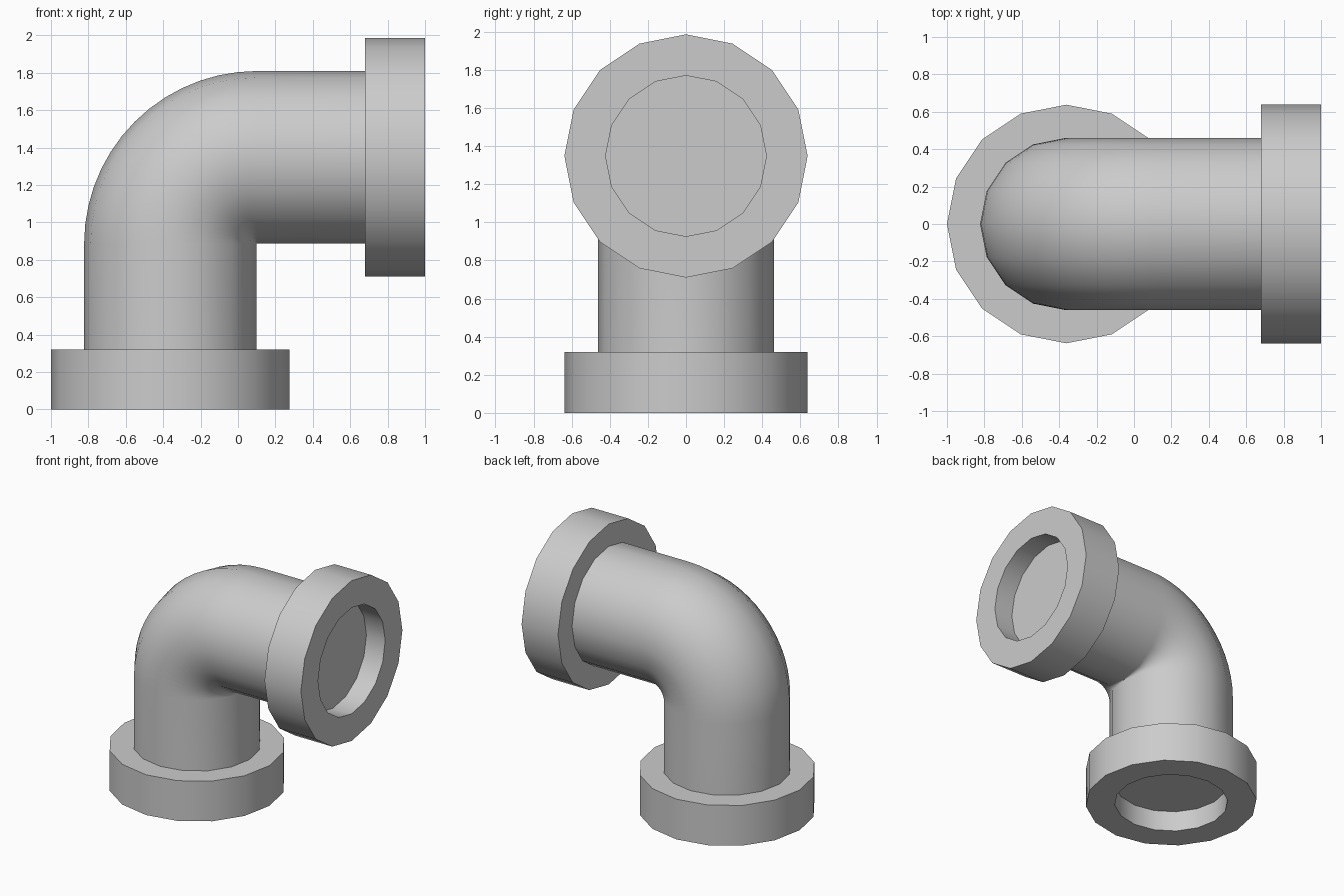
import bpy, bmesh
from math import sin, cos, pi
from mathutils import Vector, Matrix

if "Cube" in bpy.data.objects:
    bpy.data.objects.remove(bpy.data.objects["Cube"])

SIDES = 16
PIPE_R, COLLAR_R, BORE_R = 0.461, 0.638, 0.422
COLLAR_H, BORE_DEPTH = 0.32, 0.165
AXIS_X, AXIS_Z = -0.362, 1.348      # centre lines of the two legs
BEND_R = 0.464                      # centre-line radius of the bend
BEND_STEPS = 14


def loft(name, rings, cap_start=False):
    """Skin a list of vertex rings with quads."""
    bm = bmesh.new()
    loops = [[bm.verts.new(p) for p in ring] for ring in rings]
    for a, b in zip(loops, loops[1:]):
        for i in range(SIDES):
            j = (i + 1) % SIDES
            bm.faces.new((a[i], a[j], b[j], b[i]))
    if cap_start:
        bm.faces.new(loops[0][::-1])
    mesh = bpy.data.meshes.new(name)
    bm.to_mesh(mesh)
    bm.free()
    obj = bpy.data.objects.new(name, mesh)
    bpy.context.collection.objects.link(obj)
    bpy.ops.object.select_all(action='DESELECT')
    obj.select_set(True)
    bpy.context.view_layer.objects.active = obj
    bpy.ops.object.shade_smooth_by_angle(angle=pi / 6)
    return obj


def ring(centre, u, v, r):
    return [centre + r * (cos(2 * pi * k / SIDES) * u + sin(2 * pi * k / SIDES) * v)
            for k in range(SIDES)]


X, Y, Z = Vector((1, 0, 0)), Vector((0, 1, 0)), Vector((0, 0, 1))

# Collars: recessed mouth, thick rim, shoulder running in to the pipe
profile = [(BORE_R, BORE_DEPTH), (BORE_R, 0), (COLLAR_R, 0),
           (COLLAR_R, COLLAR_H), (PIPE_R, COLLAR_H)]


def collar(name, origin, axis, u):
    v = axis.cross(u)
    loft(name, [ring(origin + axis * h, u, v, r) for r, h in profile], True)


collar("bottom_collar", Vector((AXIS_X, 0, 0)), Z, X)
collar("side_collar", Vector((1, 0, AXIS_Z)), -X, Z)

# Elbow pipe: upright leg, quarter bend, horizontal leg
pivot = Vector((AXIS_X + BEND_R, 0, AXIS_Z - BEND_R))
rings = [ring(Vector((AXIS_X, 0, COLLAR_H)), X, Y, PIPE_R)]
for s in range(BEND_STEPS + 1):
    a = pi / 2 * s / BEND_STEPS
    inward = Vector((cos(a), 0, -sin(a)))
    rings.append(ring(pivot - inward * BEND_R, inward, Y, PIPE_R))
rings.append(ring(Vector((1 - COLLAR_H, 0, AXIS_Z)), -Z, Y, PIPE_R))
loft("elbow_pipe", rings)
